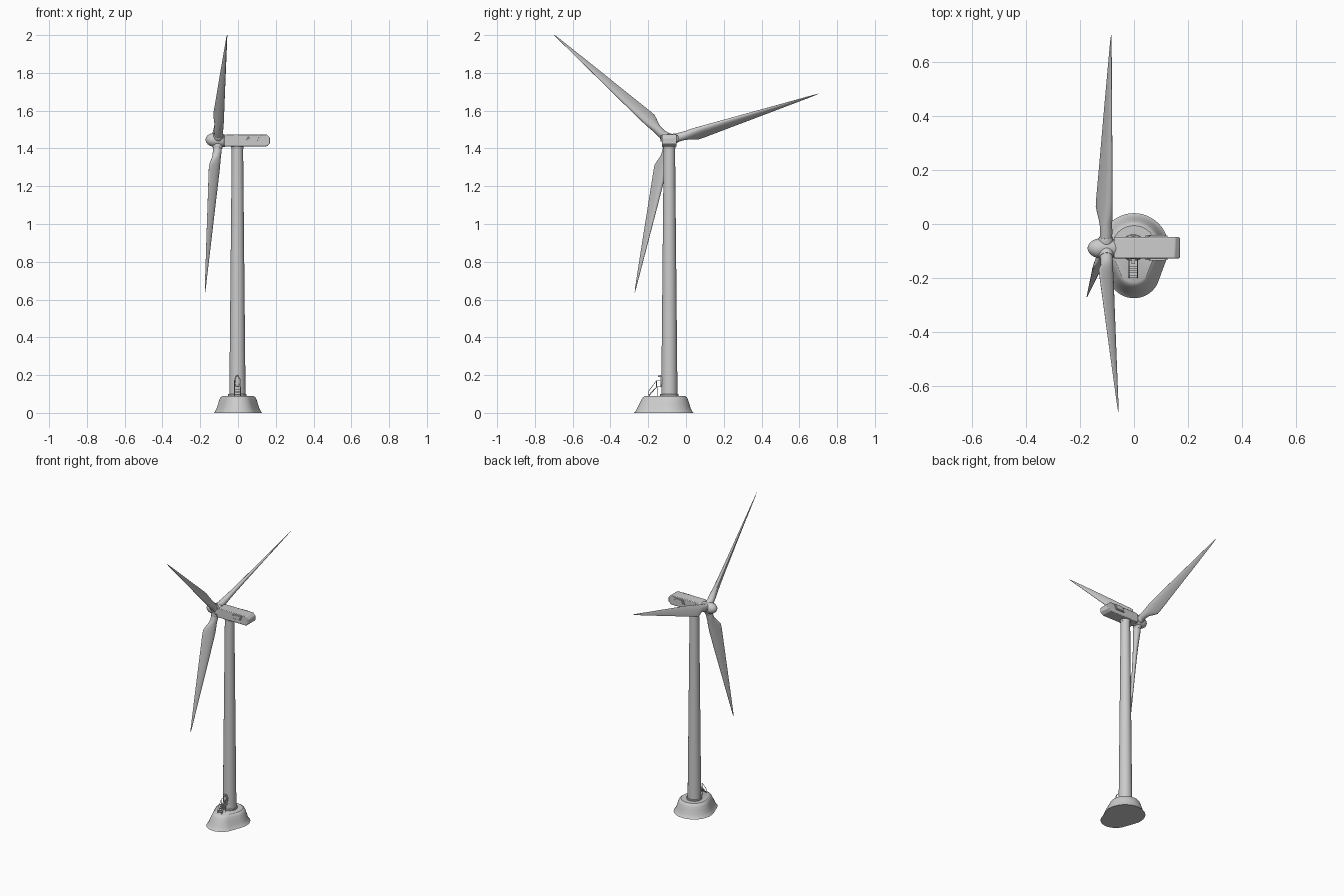
import bpy, bmesh, math
from math import sin, cos, pi, radians
from mathutils import Vector

if "Cube" in bpy.data.objects:
    bpy.data.objects.remove(bpy.data.objects["Cube"])

CY = -0.088                               # tower centre line in y
HUB = Vector((-0.105, -0.09, 1.443))
TILT = radians(4.9)
AXIS = Vector((-cos(TILT), 0, sin(TILT)))  # rotor axis, pointing upwind
UP = Vector((sin(TILT), 0, cos(TILT)))
Y = Vector((0, 1, 0))


def finish(name, bm, angle=35):
    bmesh.ops.recalc_face_normals(bm, faces=bm.faces)
    me = bpy.data.meshes.new(name)
    bm.to_mesh(me)
    bm.free()
    ob = bpy.data.objects.new(name, me)
    bpy.context.collection.objects.link(ob)
    bpy.ops.object.select_all(action='DESELECT')
    ob.select_set(True)
    bpy.context.view_layer.objects.active = ob
    bpy.ops.object.shade_smooth_by_angle(angle=radians(angle))
    return ob


def loft(name, rings, angle=35):
    """Skin a list of closed rings and cap both ends."""
    bm = bmesh.new()
    vs = [[bm.verts.new(p) for p in ring] for ring in rings]
    n = len(vs[0])
    for a, b in zip(vs, vs[1:]):
        for i in range(n):
            j = (i + 1) % n
            bm.faces.new((a[i], a[j], b[j], b[i]))
    bm.faces.new(vs[0])
    bm.faces.new(vs[-1])
    return finish(name, bm, angle)


def lathe(name, origin, axis, u, profile, n=32, angle=35):
    """Revolve (distance along axis, radius) pairs."""
    w = axis.cross(u)
    return loft(name, [[origin + axis * d + (u * cos(2 * pi * i / n) + w * sin(2 * pi * i / n)) * r
                        for i in range(n)] for d, r in profile], angle)


def prism_y(name, xz, y0, y1, bevel=0):
    """Extrude an x-z outline between two y values."""
    ob = loft(name, [[(x, y, z) for x, z in xz] for y in (y0, y1)], 30)
    if bevel:
        m = ob.modifiers.new("bevel", 'BEVEL')
        m.width, m.segments = bevel, 2
    return ob


def box(name, lo, hi):
    return prism_y(name, [(lo[0], lo[2]), (hi[0], lo[2]), (hi[0], hi[2]), (lo[0], hi[2])], lo[1], hi[1])


def tube(name, pts, r, cyclic=False):
    cu = bpy.data.curves.new(name, 'CURVE')
    cu.dimensions, cu.bevel_depth, cu.bevel_resolution, cu.use_fill_caps = '3D', r, 2, True
    sp = cu.splines.new('POLY')
    sp.points.add(len(pts) - 1)
    for p, q in zip(sp.points, pts):
        p.co = (*q, 1)
    sp.use_cyclic_u = cyclic
    ob = bpy.data.objects.new(name, cu)
    bpy.context.collection.objects.link(ob)
    return ob


# Foundation: flared egg-shaped mound, wide at the tower, narrower to the front
def egg(z, back_r, front_y, front_r, n=64):
    limit = math.acos((back_r - front_r) / (CY - front_y))
    ring = []
    for i in range(n):
        a = -pi + 2 * pi * (i + 0.5) / n
        cy, r = (front_y, front_r) if abs(a) < limit else (CY, back_r)
        ring.append((r * sin(a), cy - r * cos(a), z))
    return ring


loft("foundation", [egg(*p) for p in (
    (0, .128, -.178, .097), (.006, .122, -.177, .092), (.025, .113, -.174, .084),
    (.05, .105, -.171, .075), (.072, .098, -.168, .067), (.083, .092, -.166, .061),
    (.09, .082, -.163, .053))])

# Tower with bolted foot flange and top collar
Z = Vector((0, 0, 1))
X = Vector((1, 0, 0))
foot = Vector((-0.003, CY, 0))
lathe("tower", foot, Z, X, [(.085, .043), (1.415, .03)])
lathe("tower_flange", foot, Z, X, [(.085, .049), (.096, .049), (.099, .046), (.099, .04)])
for i in range(20):
    a = 2 * pi * i / 20
    lathe("flange_bolt", foot + Vector((cos(a), sin(a), 0)) * .047, Z, X,
          [(.09, .0022), (.1005, .0022)], 6)
lathe("tower_collar", foot, Z, X, [(1.398, .031), (1.412, .034)])

# Nacelle with chamfered tail
prism_y("nacelle", [(-.075, 1.41), (.15, 1.41), (.17, 1.426), (.17, 1.457), (.152, 1.475), (-.06, 1.475),
                    (-.075, 1.468)], CY - .039, CY + .039, .004)

# Slanted vent hoods on both nacelle sides
vent = [(.042, 1.437), (.108, 1.437), (.124, 1.471), (.058, 1.471)]
vent_inner = [(.053, 1.442), (.104, 1.442), (.114, 1.466), (.063, 1.466)]
for s in (-1, 1):
    prism_y("vent_hood", vent, CY + s * .036, CY + s * .046, .001)
    prism_y("vent_panel", vent_inner, CY + s * .04, CY + s * .048, .001)

# Rotor hub and spinner
nose = [(-.04, .03), (-.03, .034)] + [(.02 + .047 * sin(t), .036 * cos(t) + 1e-4)
                                      for t in [i * pi / 16 for i in range(9)]]
lathe("spinner", HUB, AXIS, Y, nose)

# Blades: round root blending into a pitched, tapered aerofoil
PITCH = radians(39)
STATIONS = [  # radius, leading edge, trailing edge, half thickness, aerofoil blend
    (0, -.023, .023, .023, 0), (.065, -.023, .023, .023, 0), (.085, -.022, .026, .022, .1),
    (.105, -.023, .036, .02, .4), (.125, -.025, .048, .018, .7), (.147, -.026, .058, .016, 1),
    (.18, -.026, .057, .0145, 1), (.3, -.022, .047, .011, 1), (.55, -.012, .027, .006, 1),
    (.8, -.002, .006, .0015, 1), (.828, -.0005, .0015, .0005, 1)]
for k in range(3):
    th = radians(17.4 + 120 * k)
    radial = Y * cos(th) + UP * sin(th)
    tang = Y * sin(th) - UP * cos(th)
    chord = tang * cos(PITCH) + AXIS * sin(PITCH)
    thick = AXIS * cos(PITCH) - tang * sin(PITCH)
    rings = []
    for r, lead, trail, h, b in STATIONS:
        ring = []
        for i in range(24):
            a = 2 * pi * i / 24
            c = (lead + trail) / 2 + (trail - lead) / 2 * cos(a)
            t = h * sin(a) * (1 - .5 * b * cos(a))
            ring.append(HUB + radial * r + chord * c + thick * t)
        rings.append(ring)
    loft("blade", rings, 50)
    lathe("blade_collar", HUB, radial, AXIS, [(.02, .027), (.038, .027), (.044, .024)], 24)

# Oval entrance door with raised frame
DX, DZ = -.003, .168


def oval(rx, rz, y, n=28):
    return [(DX + rx * cos(2 * pi * i / n), y, DZ + rz * sin(2 * pi * i / n)) for i in range(n)]


loft("door_surround", [oval(.015, .031, CY - .03), oval(.015, .031, CY - .045)])
tube("door_frame", oval(.0135, .0295, CY - .045), .0025, True)
loft("door", [oval(.011, .026, CY - .04), oval(.011, .026, CY - .047)])

# Entrance stairs: landing, treads, stringers and handrails
box("landing", (DX - .016, -.158, .136), (DX + .016, -.125, .14))
for i in range(5):
    y, z = -.194 + i * .0085, .097 + i * .0085
    box("stair_tread", (DX - .015, y - .005, z), (DX + .015, y + .005, z + .002))
for s in (-1, 1):
    x = DX + s * .0155
    tube("stringer", [(x, -.199, .088), (x, -.155, .138), (x, -.128, .138)], .0022)
    tube("handrail", [(x, -.197, .09), (x, -.197, .116), (x, -.157, .17), (x, -.127, .17)], .0016)
    tube("rail_post", [(x, -.156, .138), (x, -.156, .17)], .0016)
    tube("landing_leg", [(x, -.153, .088), (x, -.153, .138)], .0016)
# Door lamp canopy
box("door_canopy", (DX - .007, -.148, .19), (DX + .007, -.122, .199))
